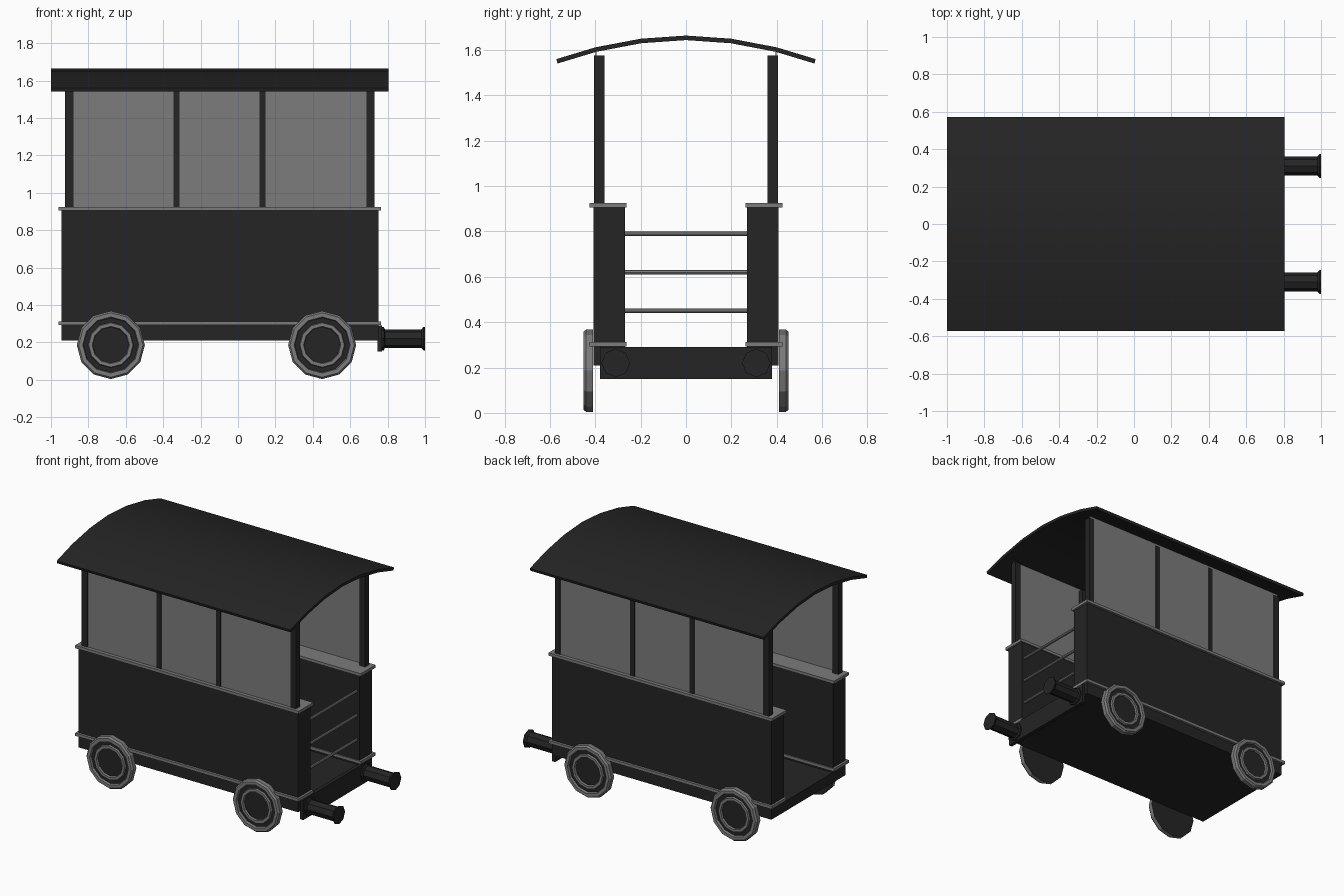
import bpy, bmesh, math
from mathutils import Matrix

if "Cube" in bpy.data.objects:
    bpy.data.objects.remove(bpy.data.objects["Cube"], do_unlink=True)


def material(name, value):
    m = bpy.data.materials.new(name)
    m.use_nodes = True
    colour = (value, value, value, 1)
    m.diffuse_color = colour
    m.node_tree.nodes["Principled BSDF"].inputs["Base Color"].default_value = colour
    return m


DARK = material("charcoal", 0.018)
GREY = material("mid grey", 0.2)


def add_object(name, bm, *mats):
    bmesh.ops.recalc_face_normals(bm, faces=bm.faces)
    mesh = bpy.data.meshes.new(name)
    bm.to_mesh(mesh)
    bm.free()
    for m in mats:
        mesh.materials.append(m)
    obj = bpy.data.objects.new(name, mesh)
    bpy.context.collection.objects.link(obj)
    return obj


def box(name, x, y, z, mat):
    """Box from (min, max) ranges."""
    bm = bmesh.new()
    bmesh.ops.create_cube(bm, size=1)
    for v in bm.verts:
        for i, (a, b) in enumerate((x, y, z)):
            v.co[i] = (a + b) / 2 + v.co[i] * (b - a)
    return add_object(name, bm, mat)


def lathe(name, profile, sides, matrix, mats, grey_bands=()):
    """Spin (radius, height) points round local z; listed bands use slot 1."""
    bm = bmesh.new()
    rings = []
    for r, h in profile:
        rings.append([bm.verts.new((r * math.cos(math.tau * i / sides),
                                    r * math.sin(math.tau * i / sides), h))
                      for i in range(sides)])
    for k, (a, b) in enumerate(zip(rings, rings[1:])):
        for i in range(sides):
            j = (i + 1) % sides
            f = bm.faces.new((a[i], a[j], b[j], b[i]))
            f.material_index = int(k in grey_bands)
    bm.faces.new(rings[0])
    bm.faces.new(rings[-1])
    bm.transform(matrix)
    return add_object(name, bm, *mats)


def span(side, a, b):
    return tuple(sorted((side * a, side * b)))


# Floor and buffer beam
box("floor", (-0.945, 0.745), (-0.3, 0.3), (0.21, 0.28), DARK)
box("buffer_beam", (0.745, 0.77), (-0.38, 0.38), (0.15, 0.29), DARK)

WHEEL = [(0.182, 0), (0.182, 0.03), (0.172, 0.042), (0.15, 0.042), (0.146, 0.026),
         (0.122, 0.026), (0.118, 0.038), (0.1, 0.038), (0.096, 0.026)]
BUFFER = [(0.062, 0), (0.062, 0.01), (0.05, 0.015), (0.05, 0.21),
          (0.063, 0.222), (0.063, 0.23)]
POSTS = [(-0.925, -0.88), (-0.345, -0.312), (0.115, 0.148), (0.688, 0.73)]

for side, label in ((1, "back"), (-1, "front")):
    # Thick side wall with upper and lower mouldings
    box(label + "_wall", (-0.945, 0.75), span(side, 0.27, 0.408), (0.21, 0.91), DARK)
    for name, z in (("top", (0.905, 0.925)), ("lower", (0.293, 0.313))):
        box(f"{label}_{name}_moulding", (-0.96, 0.765), span(side, 0.262, 0.425), z, GREY)

    # Window pane and posts
    box(label + "_window", (-0.915, 0.72), span(side, 0.394, 0.4), (0.92, 1.6), GREY)
    for i, x in enumerate(POSTS):
        box(f"{label}_post_{i + 1}", x, span(side, 0.36, 0.405), (0.92, 1.575), DARK)

    # Wheels with grey rim and inner ring
    for x, end in ((-0.68, "right"), (0.45, "left")):
        place = Matrix.Translation((x, side * 0.41, 0.186)) @ \
            Matrix.Rotation(-side * math.pi / 2, 4, "X")
        lathe(f"{label}_{end}_wheel", WHEEL, 12, place, (DARK, GREY), (0, 1, 2, 3, 5, 6, 7))

    # Buffer
    place = Matrix.Translation((0.77, side * 0.31, 0.22)) @ Matrix.Rotation(math.pi / 2, 4, "Y")
    lathe(label + "_buffer", BUFFER, 8, place, (DARK,))

# Rails across one end
for i, z in enumerate((0.45, 0.62, 0.79)):
    place = Matrix.Translation((0.725, -0.28, z)) @ Matrix.Rotation(-math.pi / 2, 4, "X")
    lathe(f"end_rail_{i + 1}", [(0.01, 0), (0.01, 0.56)], 8, place, (GREY,))

# Curved roof sheet: a strip given thickness
half = [(0.2, 1.65), (0.4, 1.612), (0.572, 1.56)]
section = [(-y, z) for y, z in reversed(half)] + [(0, 1.664)] + half
bm = bmesh.new()
rows = [[bm.verts.new((x, y, z)) for x in (-1, 0.805)] for y, z in section]
for (a, b), (c, d) in zip(rows, rows[1:]):
    bm.faces.new((a, b, d, c))
roof = add_object("roof", bm, DARK)
if roof.data.polygons[0].normal.z < 0:
    roof.data.flip_normals()
solid = roof.modifiers.new("thickness", "SOLIDIFY")
solid.thickness = 0.02
solid.offset = -1
bpy.ops.object.select_all(action="DESELECT")
roof.select_set(True)
bpy.context.view_layer.objects.active = roof
bpy.ops.object.modifier_apply(modifier="thickness")
bpy.ops.object.shade_smooth_by_angle(angle=math.radians(30))
